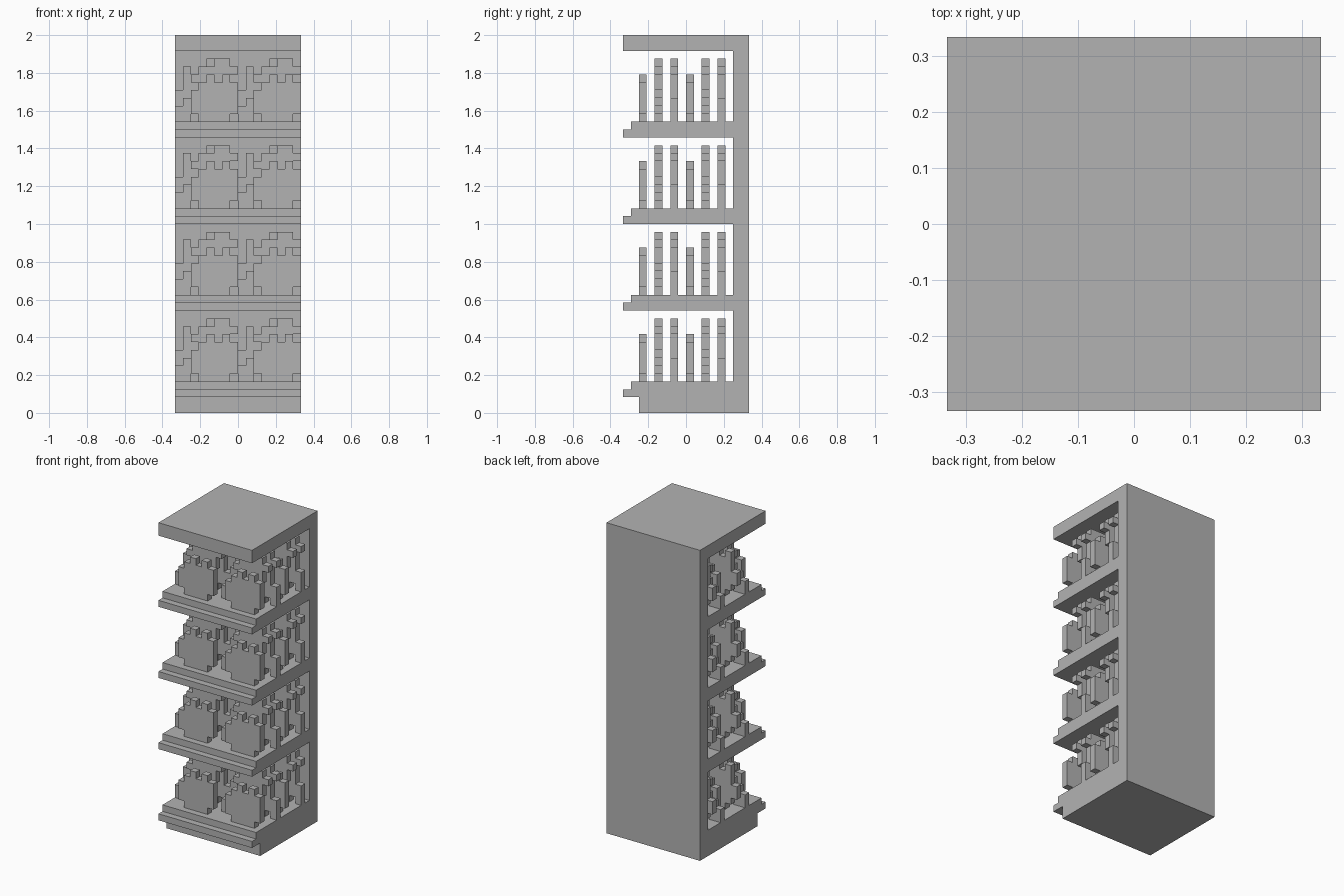
import bpy
import bmesh

U = 1 / 24          # voxel size
HALF = 8            # half of the width and depth, in voxels

if "Cube" in bpy.data.objects:
    bpy.data.objects.remove(bpy.data.objects["Cube"], do_unlink=True)

grey = bpy.data.materials.new("plain_grey")
grey.use_nodes = True
grey.diffuse_color = (0.45, 0.45, 0.45, 1)
grey.node_tree.nodes["Principled BSDF"].inputs["Base Color"].default_value = grey.diffuse_color


def finish(name, bm):
    mesh = bpy.data.meshes.new(name)
    bm.to_mesh(mesh)
    bm.free()
    mesh.materials.append(grey)
    return mesh


def place(name, mesh, location=(0, 0, 0)):
    obj = bpy.data.objects.new(name, mesh)
    obj.location = location
    bpy.context.collection.objects.link(obj)
    return obj


# Case: one side profile (y, z) pushed across the full width
SHELF_TOPS = [4, 15, 26, 37]
profile = [(HALF, 0), (HALF, 48), (-HALF, 48), (-HALF, 46), (6, 46)]
for top in reversed(SHELF_TOPS):
    profile += [(6, top), (-7, top), (-7, top - 1), (-8, top - 1), (-8, top - 2)]
    if top > 4:
        profile.append((6, top - 2))
profile += [(-6, 2), (-6, 0)]

bm = bmesh.new()
ends = [[bm.verts.new((x * U, y * U, z * U)) for y, z in profile] for x in (-HALF, HALF)]
bm.faces.new(ends[0])
bm.faces.new(ends[1])
for i in range(len(profile)):
    j = (i + 1) % len(profile)
    bm.faces.new((ends[0][i], ends[0][j], ends[1][j], ends[1][i]))
bmesh.ops.recalc_face_normals(bm, faces=bm.faces)
place("shelf_case", finish("shelf_case", bm))

# Goods: flat voxel cutouts, drawn from the top row down
ROUND_FRUIT = [
    "....#.#.",
    "...#####",
    "..######",
    "..######",
    "..######",
    "...####.",
]
ROOT_VEGETABLE = [
    ".....##.",
    "...#####",
    "..#####.",
    "...####.",
    "..####..",
    ".####...",
    "####....",
    "##......",
]
LEAFY_VEGETABLE = [
    "....###.",
    ".#.#####",
    ".######.",
    ".######.",
    "#######.",
    "########",
    ".#######",
    "..####.#",
]


def cutout(name, rows):
    """Front-facing sheet of square cells, standing on z = 0."""
    bm = bmesh.new()
    for r, row in enumerate(reversed(rows)):
        for c, cell in enumerate(row):
            if cell == "#":
                corners = ((c, r), (c + 1, r), (c + 1, r + 1), (c, r + 1))
                bm.faces.new([bm.verts.new((x * U, 0, z * U)) for x, z in corners])
    bmesh.ops.remove_doubles(bm, verts=bm.verts, dist=U / 10)
    return finish(name, bm)


goods = [("round_fruit", cutout("round_fruit", ROUND_FRUIT)),
         ("root_vegetable", cutout("root_vegetable", ROOT_VEGETABLE)),
         ("leafy_vegetable", cutout("leafy_vegetable", LEAFY_VEGETABLE))]

# Two columns and six rows of goods on every shelf
for level, top in enumerate(SHELF_TOPS):
    for left in (-HALF, 0):
        for slot in range(6):
            name, mesh = goods[slot % 3]
            obj = place(f"{name}_shelf_{level + 1}", mesh,
                        (left * U, (2 * slot - 5.5) * U, top * U))
            thick = obj.modifiers.new("thickness", "SOLIDIFY")
            thick.thickness = U
            thick.offset = 0
